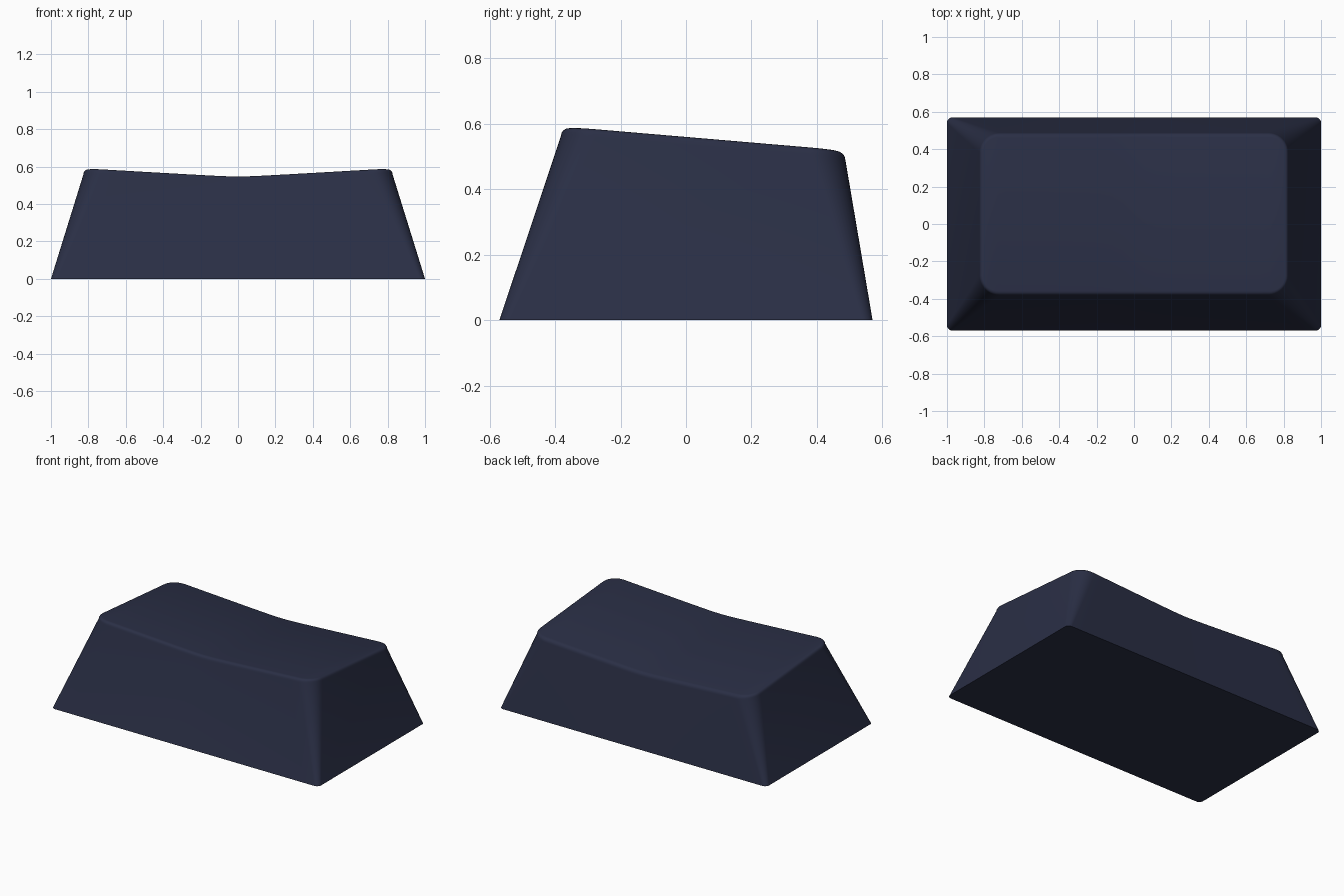
import bpy, bmesh, math

if "Cube" in bpy.data.objects:
    bpy.data.objects.remove(bpy.data.objects["Cube"])


def dish(x, y):
    # shallow softly creased valley along x, sloping down to the back
    return 0.517 + 0.058 * (math.sqrt(x * x + 0.006) - 0.077) - 0.085 * y


def outline(x_half, y_front, y_back, r):
    # rounded rectangle: front half left to right, then back half right to left
    cy, h = (y_front + y_back) / 2, (y_back - y_front) / 2
    n, m = 10, 24
    half = []
    for i in range(n + 1):
        a = math.pi / 2 * i / n
        half.append((-x_half + r - r * math.cos(a), h - r + r * math.sin(a)))
    s = x_half - r
    half += [(-s + 2 * s * i / m, h) for i in range(1, m)]
    half += [(-x, y) for x, y in reversed(half[:n + 1])]
    return [(x, cy - y) for x, y in half] + [(x, cy + y) for x, y in reversed(half)]


bm = bmesh.new()


def ring(pts, drop=None):
    return [bm.verts.new((x, y, 0 if drop is None else dish(x, y) - drop)) for x, y in pts]


# Base, tapered wall and rounded rim
rings = [ring(outline(1.0, -0.57, 0.57, 0.03))]
R = 0.024
x0, f0, b0 = 0.826, -0.382, 0.487
rings.append(ring(outline(x0, f0, b0, 0.105), R))
for k in range(1, 5):
    a = math.pi / 2 * k / 4
    d = R * (1 - math.cos(a))
    rings.append(ring(outline(x0 - 0.8 * d, f0 + d, b0 - d, 0.105 - d), R * (1 - math.sin(a))))

N = len(rings[0])
for lo, hi in zip(rings, rings[1:]):
    for i in range(N):
        j = (i + 1) % N
        bm.faces.new((lo[i], lo[j], hi[j], hi[i]))
bm.faces.new(list(reversed(rings[0])))

# Dished top: strips running from front to back
top = rings[-1]
for i in range(N // 2 - 1):
    bm.faces.new((top[i], top[i + 1], top[N - 2 - i], top[N - 1 - i]))

bmesh.ops.recalc_face_normals(bm, faces=bm.faces)
mesh = bpy.data.meshes.new("keycap")
bm.to_mesh(mesh)
bm.free()
keycap = bpy.data.objects.new("keycap", mesh)
bpy.context.collection.objects.link(keycap)

mat = bpy.data.materials.new("dark_navy")
mat.diffuse_color = (0.023, 0.028, 0.06, 1)
mat.use_nodes = True
mat.node_tree.nodes["Principled BSDF"].inputs["Base Color"].default_value = mat.diffuse_color
mesh.materials.append(mat)

bpy.context.view_layer.objects.active = keycap
keycap.select_set(True)
bpy.ops.object.shade_smooth_by_angle(angle=math.radians(40))
